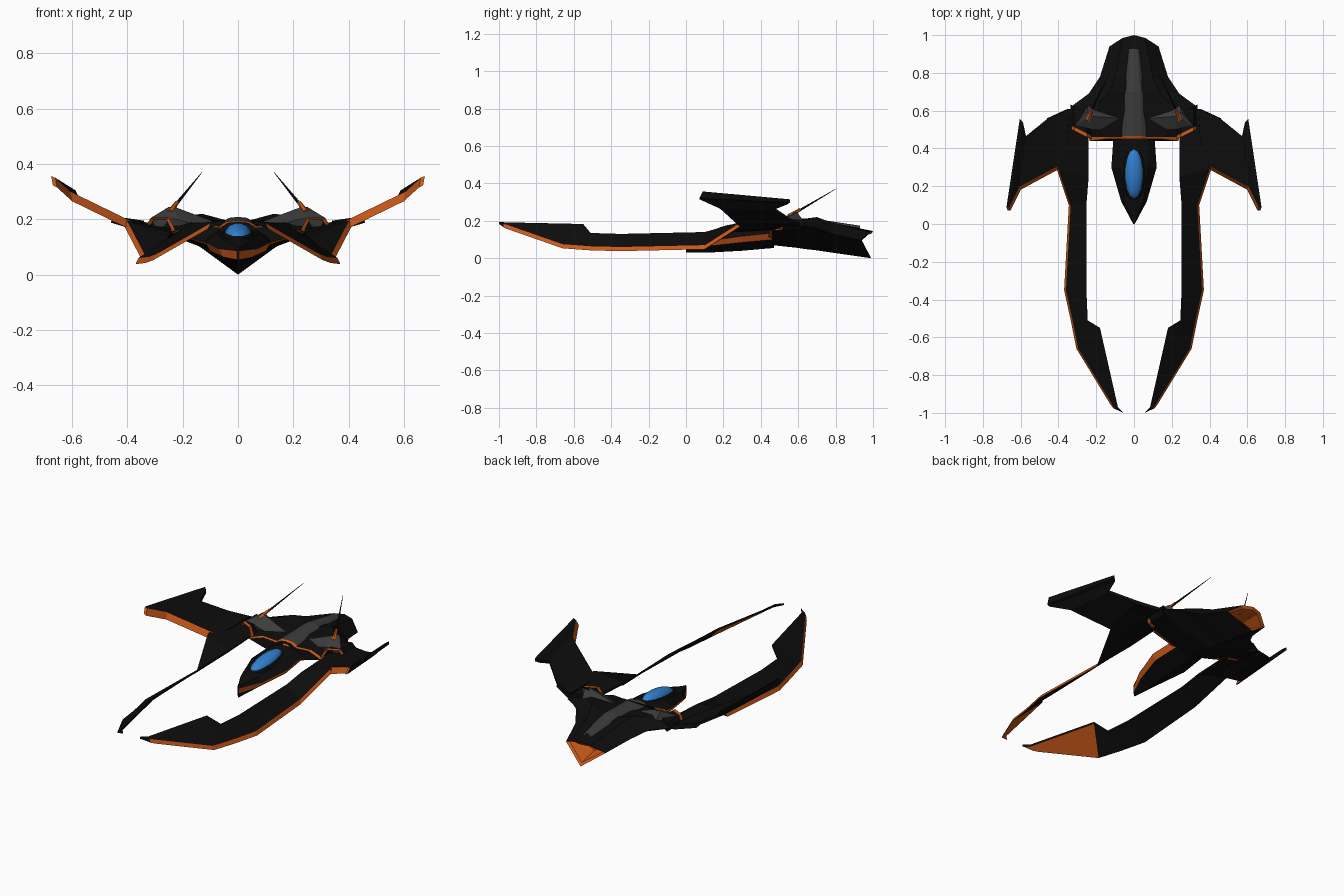
import bpy, bmesh
from mathutils import Vector

if "Cube" in bpy.data.objects:
    bpy.data.objects.remove(bpy.data.objects["Cube"])


def material(name, rgb):
    m = bpy.data.materials.new(name)
    m.diffuse_color = (*rgb, 1)
    m.use_nodes = True
    m.node_tree.nodes["Principled BSDF"].inputs["Base Color"].default_value = m.diffuse_color
    return m


MATS = [material("black_armour", (0.004, 0.004, 0.004)),
        material("orange_trim", (0.6, 0.1, 0.01)),
        material("dark_grey", (0.045, 0.045, 0.045)),
        material("blue_glass", (0.03, 0.22, 0.64))]
BLACK, ORANGE, GREY, BLUE = range(4)


def finish(name, bm, mirror=True):
    bmesh.ops.recalc_face_normals(bm, faces=bm.faces)
    me = bpy.data.meshes.new(name)
    bm.to_mesh(me)
    bm.free()
    for m in MATS:
        me.materials.append(m)
    ob = bpy.data.objects.new(name, me)
    bpy.context.collection.objects.link(ob)
    if mirror:
        ob.modifiers.new("mirror", 'MIRROR')
    return ob


def loft(name, rings, strips, closed=False, override=None, caps=(BLACK, BLACK)):
    """Skin rings of points; strips = material per side, override = {ring: {side: material}}."""
    bm = bmesh.new()
    vs = [[bm.verts.new(p) for p in r] for r in rings]
    n = len(rings[0])
    for i in range(len(vs) - 1):
        for j in range(n if closed else n - 1):
            k = (j + 1) % n
            f = bm.faces.new((vs[i][j], vs[i][k], vs[i + 1][k], vs[i + 1][j]))
            f.material_index = (override or {}).get(i, {}).get(j, strips[j])
    for ring, mat in zip((vs[0], vs[-1]), caps):
        bm.faces.new(ring).material_index = mat
    return finish(name, bm)


def blade(name, pairs, drop, override=None):
    """Thin plate with a plain edge a and a thick orange edge b."""
    rings = []
    for a, b in pairs:
        a, b, d = Vector(a), Vector(b), Vector(drop)
        rings.append([a, b, b + d, a + Vector((0, 0, d.z * 0.5))])
    return loft(name, rings, [BLACK, ORANGE, BLACK, BLACK], True, override)


# Rear hull: V-shaped keel, raised shoulders, hollow orange exhaust
hull = [
    [(0, .44, .085), (.235, .44, .15), (.15, .45, .175), (0, .45, .165)],
    [(0, .46, .07), (.24, .46, .15), (.16, .46, .18), (0, .46, .17)],
    [(0, .6, .055), (.34, .59, .175), (.2, .6, .21), (0, .6, .185)],
    [(0, .63, .05), (.335, .62, .175), (.19, .64, .212), (0, .63, .185)],
    [(0, .7, .042), (.24, .69, .165), (.13, .7, .22), (0, .7, .185)],
    [(0, .78, .03), (.18, .78, .13), (.1, .78, .19), (0, .78, .175)],
    [(0, .99, 0), (.13, .94, .095), (.06, .985, .14), (0, 1, .145)],
    [(0, .98, .02), (.112, .93, .095), (.05, .975, .127), (0, .99, .13)],
    [(0, .86, .045), (.08, .86, .095), (.04, .86, .12), (0, .86, .12)]]
inner = {j: ORANGE for j in range(3)}
loft("rear_hull", hull, [BLACK] * 3, False,
     {0: inner, 6: inner, 7: inner}, (BLACK, ORANGE))

# Grey spine along the hull with an orange collar
spine = [[(w, y, z - .05), (w, y, z - .015), (w * .6, y, z), (0, y, z + .004)]
         for y, w, z in ((.45, .06, .187), (.465, .065, .192), (.7, .055, .205), (.93, .03, .17))]
loft("spine", spine, [GREY] * 3, False, {0: inner}, (BLACK, GREY))

# Cockpit nose with an orange side band
nose = [[(0, y, k), (a[0], y, a[1]), (b[0], y, b[1]), (u[0], y, u[1]), (0, y, c)]
        for y, k, a, b, u, c in (
            (0, .03, (.003, .055), (.004, .085), (.003, .1), .105),
            (.12, .03, (.055, .065), (.068, .092), (.05, .125), .135),
            (.3, .04, (.1, .085), (.12, .118), (.075, .15), .158),
            (.47, .055, (.09, .1), (.108, .135), (.07, .16), .168))]
loft("cockpit_nose", nose, [BLACK, ORANGE, BLACK, BLACK])


# Canopy and its rim
def dome(name, size, mat):
    bm = bmesh.new()
    bmesh.ops.create_uvsphere(bm, u_segments=14, v_segments=10, radius=1)
    for v in bm.verts:
        v.co = Vector((v.co.x * size[0], v.co.y * size[1] + .265, v.co.z * size[2] + .142 + v.co.y * .015))
    for f in bm.faces:
        f.material_index = mat
        f.smooth = True
    finish(name, bm, False)


dome("canopy", (.05, .135, .042), BLUE)
dome("canopy_rim", (.06, .15, .02), BLACK)

# Long forward prongs: inner edge, outer edge
prong = [((.055, -1, .195), (.1, -.975, .187)),
         ((.085, -.97, .192), (.115, -.955, .178)),
         ((.18, -.55, .183), (.295, -.66, .075)),
         ((.245, -.51, .135), (.325, -.51, .064)),
         ((.252, -.35, .13), (.36, -.35, .06)),
         ((.252, .1, .14), (.335, .1, .07)),
         ((.24, .25, .15), (.4, .295, .195)),
         ((.24, .46, .16), (.45, .56, .21)),
         ((.2, .6, .175), (.34, .61, .19))]
blade("prong", prong, (.01, 0, -.022), {0: {2: ORANGE}, 1: {2: ORANGE}, 6: {1: BLACK}, 7: {1: BLACK}})

# Raised wings ending in swept fins: trailing edge, leading edge
wing = [((.34, .6, .195), (.36, .33, .18)),
        ((.455, .56, .212), (.41, .305, .205)),
        ((.572, .465, .275), (.605, .2, .3)),
        ((.588, .54, .305), (.66, .09, .35)),
        ((.605, .555, .315), (.675, .09, .357))]
blade("wing", wing, (-.006, -.018, -.035))

# Grey engine pods on the hull shoulders
bm = bmesh.new()
for p in ((.07, .56, .185), (.24, .635, .19), (.23, .57, .245), (.25, .595, .245),
          (.315, .52, .205), (.15, .5, .18), (.22, .5, .2), (.3, .52, .17)):
    bm.verts.new(p)
bmesh.ops.convex_hull(bm, input=bm.verts)
for f in bm.faces:
    f.material_index = GREY
finish("engine_pod", bm)

# Intakes in front of the pods, with orange lips
intake = []
for y, s in ((.5, .7), (.46, .7), (.45, 1), (.47, 1), (.58, 1)):
    intake.append([(.28 + s * x, y + (x + .05) * .5, .178 + s * z)
                   for x, z in ((-.055, -.02), (-.03, .028), (.035, .028), (.055, -.005), (.03, -.03))])
lip = {j: ORANGE for j in range(5)}
loft("intake", intake, [BLACK] * 5, True, {1: lip, 2: lip})


# Antennas
def spike(name, a, b, r1, r2, mat):
    a, b = Vector(a), Vector(b)
    bm = bmesh.new()
    bmesh.ops.create_cone(bm, cap_ends=True, segments=6, radius1=r1, radius2=r2, depth=(b - a).length)
    q = (b - a).to_track_quat('Z', 'Y')
    for v in bm.verts:
        v.co = q @ v.co + (a + b) / 2
    for f in bm.faces:
        f.material_index = mat
    finish(name, bm)


spike("antenna_base", (.245, .55, .225), (.22, .61, .262), .012, .007, ORANGE)
spike("antenna", (.235, .58, .24), (.13, .8, .37), .007, .001, BLACK)
